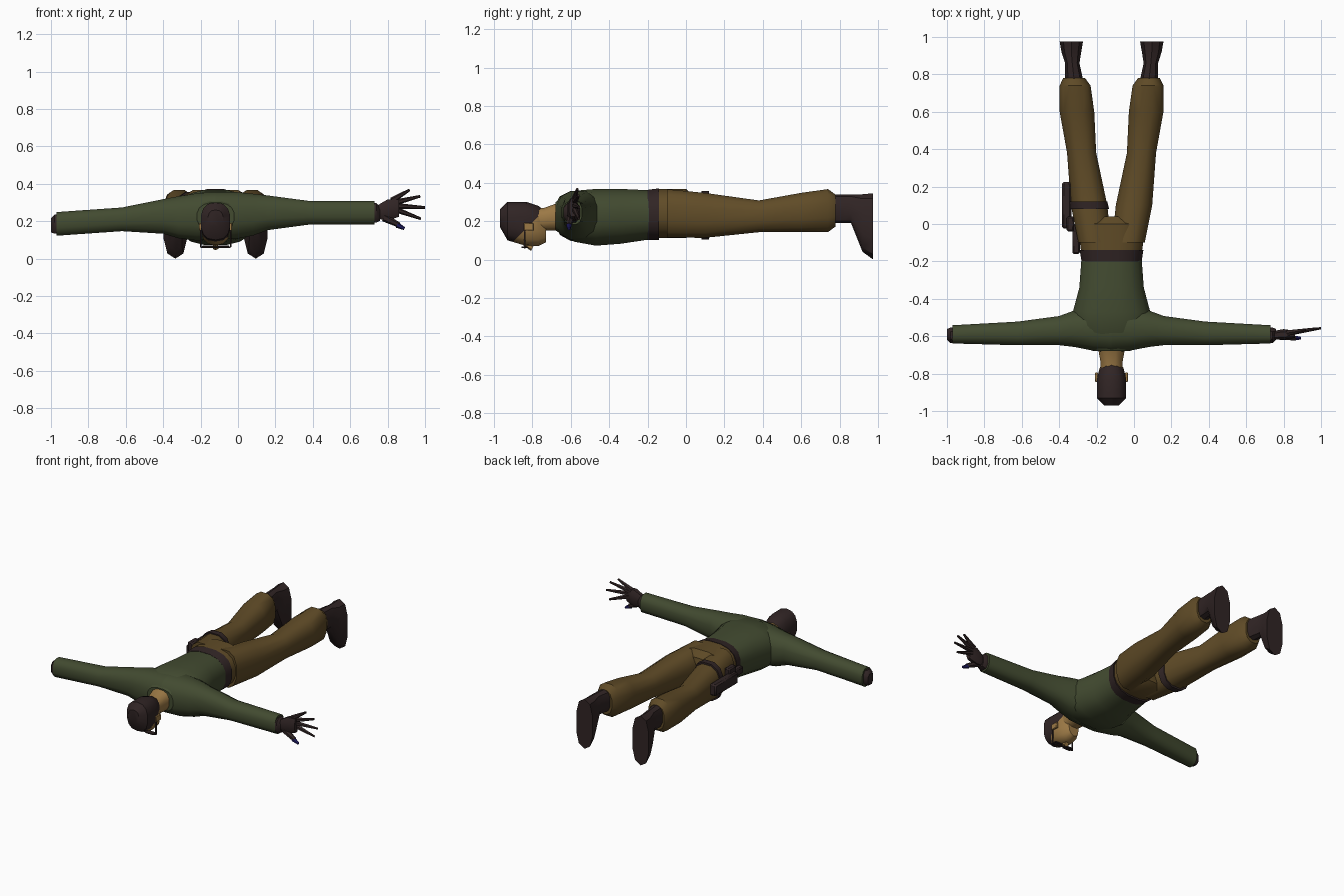
import bpy, bmesh, math
from mathutils import Vector

cube = bpy.data.objects.get("Cube")
if cube:
    bpy.data.objects.remove(cube)

BODY_CENTRE = Vector((-.12, 0, 0))


def material(name, red, green, blue):
    mat = bpy.data.materials.new(name)
    mat.use_nodes = True
    colour = (red, green, blue, 1)
    mat.diffuse_color = colour
    shader = mat.node_tree.nodes["Principled BSDF"]
    shader.inputs["Base Color"].default_value = colour
    shader.inputs["Roughness"].default_value = .9
    return mat


GREEN = material("jacket green", .055, .07, .03)
BROWN = material("trouser brown", .115, .07, .02)
DARK = material("dark leather", .03, .018, .018)
SKIN = material("skin", .33, .19, .06)
BLUE = material("navy blue", .015, .012, .13)


def finish(bm, name, *materials, rule=None):
    """Turn a mesh drawn around the body centre into a shaded object."""
    bmesh.ops.recalc_face_normals(bm, faces=bm.faces)
    if rule:
        for face in bm.faces:
            face.material_index = rule(face.calc_center_median())
    bmesh.ops.translate(bm, verts=bm.verts, vec=BODY_CENTRE)
    mesh = bpy.data.meshes.new(name)
    bm.to_mesh(mesh)
    bm.free()
    for mat in materials:
        mesh.materials.append(mat)
    part = bpy.data.objects.new(name, mesh)
    bpy.context.collection.objects.link(part)
    bpy.ops.object.select_all(action="DESELECT")
    part.select_set(True)
    bpy.context.view_layer.objects.active = part
    bpy.ops.object.shade_smooth_by_angle(angle=math.radians(40))


def rounded(low, high, wave):
    """Place a point of a slightly squared ellipse between two limits."""
    swell = math.copysign(abs(wave) ** .8, wave)
    return (low + high) / 2 + (high - low) / 2 * swell


def loft(name, rings, *materials, along="y", sides=12, mirror=1, droop=0,
         cuts=(), rule=None):
    """Skin rings of (position, side limits, bottom, top); one side limit means symmetric."""
    bm = bmesh.new()
    loops = []
    for position, *limits, bottom, top in rings:
        outer = limits[-1]
        inner = limits[0] if len(limits) > 1 else -outer
        loop = []
        for step in range(sides):
            angle = math.tau * (step + .5) / sides
            across = rounded(inner, outer, math.cos(angle))
            z = rounded(bottom, top, math.sin(angle)) - droop * position
            x, y = (across, position) if along == "y" else (position, across)
            loop.append(bm.verts.new((x * mirror, y, z)))
        loops.append(loop)
    for near, far in zip(loops, loops[1:]):
        for i in range(sides):
            bm.faces.new((near[i - 1], near[i], far[i], far[i - 1]))
    bm.faces.new(loops[0])
    bm.faces.new(loops[-1])
    for point, normal in cuts:
        bmesh.ops.bisect_plane(bm, geom=[*bm.verts, *bm.edges, *bm.faces],
                               plane_co=point, plane_no=normal)
    finish(bm, name, *materials, rule=rule)


def taper(name, start, end, start_radius, end_radius, mat):
    start, end = Vector(start), Vector(end)
    span = end - start
    bm = bmesh.new()
    bmesh.ops.create_cone(bm, cap_ends=True, segments=6, radius1=start_radius,
                          radius2=end_radius, depth=span.length)
    bm.transform(span.to_track_quat("Z", "Y").to_matrix().to_4x4())
    bmesh.ops.translate(bm, verts=bm.verts, vec=(start + end) / 2)
    finish(bm, name, mat)


def box(name, centre, size, mat):
    bm = bmesh.new()
    bmesh.ops.create_cube(bm, size=1)
    bmesh.ops.scale(bm, verts=bm.verts, vec=size)
    bmesh.ops.bevel(bm, geom=bm.edges[:], offset=min(size) / 5, segments=1,
                    affect="EDGES")
    bmesh.ops.translate(bm, verts=bm.verts, vec=centre)
    finish(bm, name, mat)


# Jacket, belt and trouser seat
loft("jacket_body", [(-.14, .16, .11, .36), (-.34, .175, .08, .37), (-.47, .21, .07, .37),
                     (-.58, .21, .09, .36), (-.68, .1, .15, .3)], GREEN, sides=16)
loft("belt", [(-.2, .163, .1, .365), (-.14, .173, .1, .373)], DARK, sides=16)
loft("trouser_seat", [(-.15, .165, .11, .37), (0, .185, .11, .37), (.04, .1, .14, .33)],
     BROWN, sides=16)

# Sleeves, legs and boots are shared by both sides; the right arm hangs a little lower
sleeve = [(0, -.69, -.43, .1, .36), (.1, -.68, -.44, .1, .36), (.2, -.66, -.46, .12, .35),
          (.28, -.65, -.49, .15, .34), (.5, -.65, -.52, .18, .31), (.85, -.64, -.54, .18, .31)]
cuff = [(.83, -.64, -.55, .19, .3), (.86, -.64, -.55, .19, .3), (.88, -.62, -.56, .2, .28)]
leg = [(-.1, 0, .18, .11, .37), (.1, .02, .22, .11, .35), (.38, .08, .24, .14, .31),
       (.6, .09, .28, .14, .35), (.74, .11, .28, .14, .37), (.78, .14, .26, .17, .34)]
boot = [(.77, .15, .25, .19, .34), (.86, .17, .25, .19, .34), (.92, .16, .27, .04, .34),
        (.975, .15, .28, 0, .345)]
for side, mirror, droop in (("left", 1, 0), ("right", -1, .07)):
    loft(f"{side}_sleeve", sleeve, GREEN, along="x", mirror=mirror, droop=droop)
    loft(f"{side}_cuff", cuff, DARK, along="x", sides=8, mirror=mirror, droop=droop)
    loft(f"{side}_trouser_leg", leg, BROWN, mirror=mirror)
    loft(f"{side}_boot", boot, DARK, sides=10, mirror=mirror)

# Left hand: fingers fan out from the palm
loft("left_palm", [(.87, -.62, -.57, .21, .29), (.92, -.62, -.56, .2, .32),
                   (.98, -.61, -.57, .22, .32)], DARK, along="x", sides=8)
palm = Vector((.9, -.59, .285))
for finger, reach in enumerate((.16, .2, .22, .21)):
    fan = math.radians(31 - 17 * finger)
    heading = Vector((math.cos(fan), .15, math.sin(fan)))
    taper(f"left_finger_{finger}", palm + heading * .05, palm + heading * reach,
          .017, .007, DARK)
taper("left_thumb", (.9, -.6, .22), (.98, -.61, .18), .022, .014, DARK)
taper("left_thumb_tip", (.97, -.61, .18), (1.01, -.61, .16), .016, .008, BLUE)

# Holster and thigh strap on the right leg
loft("thigh_strap", [(.08, .01, .225, .1, .36), (.12, .02, .23, .1, .36)], DARK, mirror=-1)
box("holster", (-.24, .1, .24), (.05, .25, .08), DARK)
box("holster_grip", (-.22, 0, .28), (.04, .08, .07), DARK)
box("holster_hanger", (-.19, -.08, .23), (.04, .16, .05), DARK)

# Neck and head; the hairline is cut into the surface
loft("neck", [(-.83, .06, .14, .27), (-.74, .06, .15, .27), (-.66, .075, .15, .3)], SKIN)
fringe = Vector((0, -.9, .15))
temple = Vector((0, -.83, .165))
slope = Vector((0, -1, 1)).normalized()


def is_face(point):
    return int(point.y > fringe.y and (point - temple).dot(slope) < 0)


loft("head", [(-.97, .04, .17, .26), (-.93, .08, .1, .3), (-.83, .08, .07, .3),
              (-.77, .065, .07, .28), (-.73, .04, .09, .25)], DARK, SKIN, sides=14,
     cuts=((fringe, Vector((0, 1, 0))), (temple, slope)), rule=is_face)
taper("nose", (0, -.85, .085), (0, -.8, .06), .008, .017, SKIN)

# Ears and spectacles
for side, mirror in (("left", 1), ("right", -1)):
    box(f"{side}_ear", (mirror * .08, -.82, .17), (.015, .05, .04), SKIN)
    box(f"{side}_spectacle_arm", (mirror * .08, -.84, .11), (.008, .01, .1), DARK)
    box(f"{side}_lens", (mirror * .042, -.84, .065), (.06, .035, .008), DARK)
box("spectacle_bridge", (0, -.84, .062), (.16, .01, .008), DARK)
